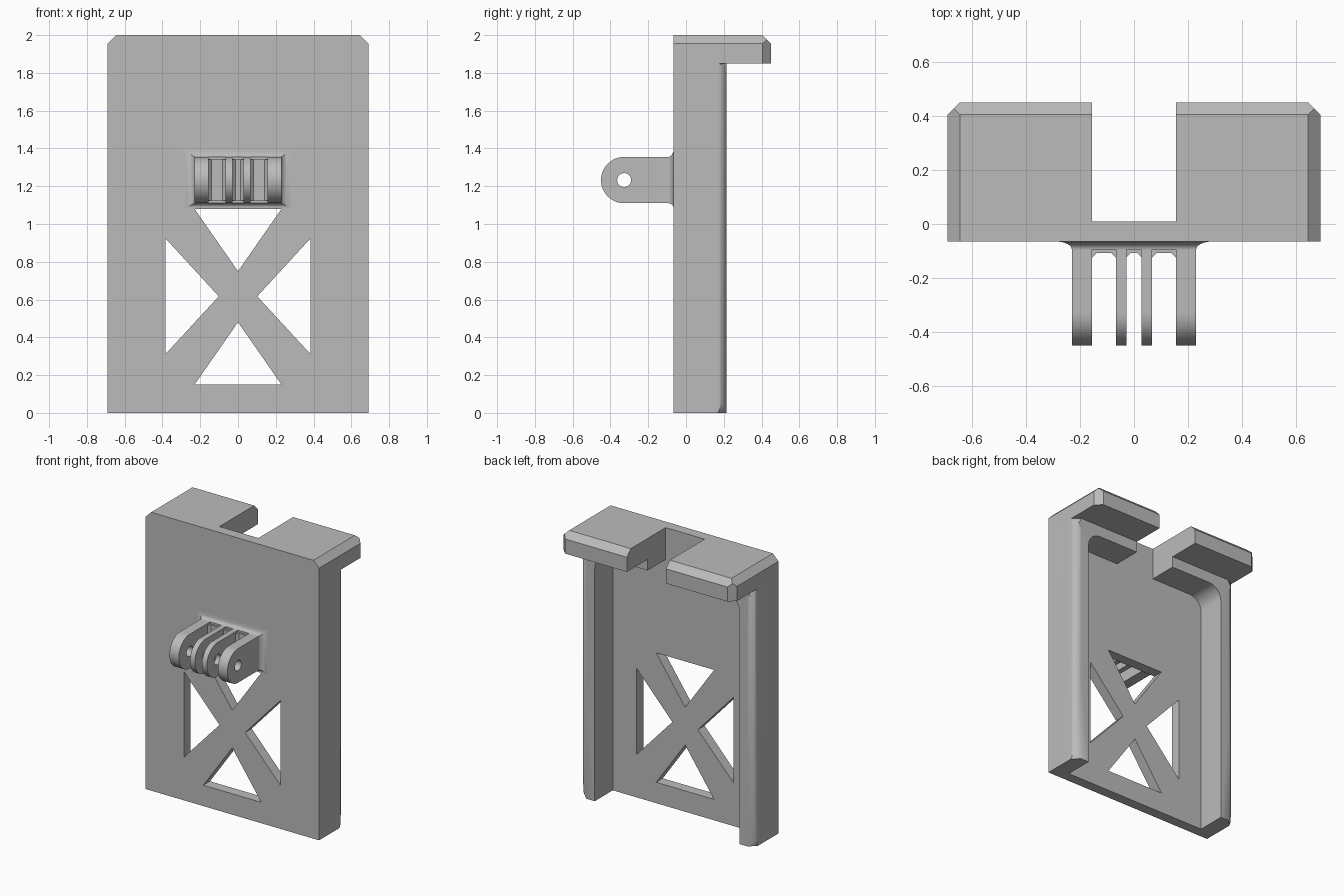
import bpy, bmesh, math
from mathutils import Matrix, Vector

cube = bpy.data.objects.get("Cube")
if cube:
    bpy.data.objects.remove(cube, do_unlink=True)

grey = bpy.data.materials.new("plain grey")
grey.use_nodes = True
grey.diffuse_color = (0.5, 0.5, 0.5, 1)
grey.node_tree.nodes["Principled BSDF"].inputs["Base Color"].default_value = (0.5, 0.5, 0.5, 1)

# Axis maps from drawing (u, v, depth) to the model
FRONT = Matrix(((1, 0, 0), (0, 0, -1), (0, 1, 0)))   # u=x, v=z, depth along y
SIDE = Matrix(((0, 0, 1), (1, 0, 0), (0, 1, 0)))     # u=y, v=z, depth along x
TOP = Matrix.Identity(3)                             # u=x, v=y, depth along z


def arc(cu, cv, r, a0, a1, n=16):
    """Points on an arc, angles in degrees."""
    return [(cu + r * math.cos(math.radians(a0 + (a1 - a0) * i / n)),
             cv + r * math.sin(math.radians(a0 + (a1 - a0) * i / n))) for i in range(n + 1)]


def finish(name, bm, mirror=False):
    """Turn a bmesh into a finished grey object."""
    bmesh.ops.recalc_face_normals(bm, faces=bm.faces[:])
    mesh = bpy.data.meshes.new(name)
    bm.to_mesh(mesh)
    bm.free()
    mesh.materials.append(grey)
    ob = bpy.data.objects.new(name, mesh)
    bpy.context.collection.objects.link(ob)
    if mirror:
        mod = ob.modifiers.new("mirror", "MIRROR")
        mod.use_clip = False
        mod.use_mirror_merge = False
    bpy.ops.object.select_all(action="DESELECT")
    ob.select_set(True)
    bpy.context.view_layer.objects.active = ob
    bpy.ops.object.shade_smooth_by_angle(angle=math.radians(30))
    return ob


def extruded(loops, axes, lo, hi):
    """Extrude an outline (first loop) with holes (other loops) from lo to hi."""
    cu = bpy.data.curves.new("outline", "CURVE")
    cu.dimensions = "2D"
    cu.fill_mode = "BOTH"
    cu.extrude = (hi - lo) / 2
    for pts in loops:
        sp = cu.splines.new("POLY")
        sp.points.add(len(pts) - 1)
        for p, (u, v) in zip(sp.points, pts):
            p.co = (u, v, 0, 1)
        sp.use_cyclic_u = True
    tmp = bpy.data.objects.new("outline", cu)
    bpy.context.collection.objects.link(tmp)
    bpy.context.view_layer.update()
    mesh = tmp.evaluated_get(bpy.context.evaluated_depsgraph_get()).to_mesh()
    bm = bmesh.new()
    bm.from_mesh(mesh)
    bpy.data.objects.remove(tmp, do_unlink=True)
    bpy.data.curves.remove(cu)
    bmesh.ops.remove_doubles(bm, verts=bm.verts[:], dist=1e-5)
    shift = (axes @ Vector((0, 0, 1)))
    shift = Vector([abs(c) for c in shift]) * (lo + hi) / 2
    for v in bm.verts:
        v.co = axes @ v.co + shift
    return bm


W, BACK, C = 0.69, 0.01, 0.045     # half width, back of plate, chamfer
NOTCH = 0.155

# Back plate with four triangular windows
outline = [(-W, 0), (W, 0), (W, 2 - C), (W - C, 2), (-W + C, 2), (-W, 2 - C)]
windows = [[(-0.23, 0.15), (0.23, 0.15), (0, 0.48)],
           [(-0.23, 1.08), (0.23, 1.08), (0, 0.75)]]
windows += [[(s * 0.385, 0.31), (s * 0.385, 0.925), (s * 0.102, 0.617)] for s in (1, -1)]
finish("back_plate", extruded([outline] + windows, FRONT, -0.065, BACK))

# Side rails joined to a short top rail, outer back edge rounded
rail = [(W, 0), (W, 1.85), (NOTCH, 1.85), (NOTCH, 1.77)]
rail += arc(0.475, 1.67, 0.1, 90, 0, 10) + [(0.575, 0)]
bm = extruded([rail], FRONT, BACK, 0.215)
edges = [e for e in bm.edges if all(v.co.x > W - 1e-4 and v.co.y > 0.214 for v in e.verts)]
bmesh.ops.bevel(bm, geom=edges, offset=0.048, segments=8, profile=0.5, affect="EDGES")
finish("side_rails", bm, mirror=True)

# Top hooks: blocks with chamfered outer, back and corner edges
bm = bmesh.new()
lo, hi = Vector((NOTCH, BACK, 1.85)), Vector((W, 0.45, 2.0))
bmesh.ops.create_cube(bm, size=1)
for v in bm.verts:
    v.co = [(lo[i] + hi[i]) / 2 + v.co[i] * (hi[i] - lo[i]) for i in range(3)]
for n in ((1, 0, 1), (0, 1, 1), (1, 1, 0)):
    n = Vector(n)
    co = hi - n * C / 2
    bmesh.ops.bisect_plane(bm, geom=bm.verts[:] + bm.edges[:] + bm.faces[:], dist=1e-6,
                           plane_co=co, plane_no=n, clear_outer=True)
    bmesh.ops.holes_fill(bm, edges=bm.edges[:], sides=0)
finish("top_hooks", bm, mirror=True)

# Flared mount base: rectangles shrinking along a concave curve
bm = bmesh.new()
rings = []
for i in range(9):
    a = math.pi / 2 * i / 8
    f = 1 - math.sin(a)
    y = -0.065 - 0.03 * (1 - math.cos(a))
    x, z0, z1 = 0.23 + 0.058 * f, 1.11 - 0.03 * f, 1.355 + 0.045 * f
    rings.append([bm.verts.new(p) for p in ((-x, y, z0), (x, y, z0), (x, y, z1), (-x, y, z1))])
for a, b in zip(rings, rings[1:]):
    for j in range(4):
        bm.faces.new((a[j], a[(j + 1) % 4], b[(j + 1) % 4], b[j]))
bm.faces.new(rings[0])
bm.faces.new(rings[-1])
finish("mount_base", bm)

# Four rounded mount prongs with a pin hole
prong = [(-0.094, 1.11), (-0.094, 1.355)] + arc(-0.3275, 1.2325, 0.1225, 90, 270, 24)
hole = arc(-0.3275, 1.2325, 0.037, 0, 345, 23)
for name, x0, x1 in (("outer_prongs", NOTCH, 0.23), ("inner_prongs", 0.028, 0.067)):
    finish(name, extruded([prong, hole], SIDE, x0, x1), mirror=True)

# Chamfered floors in the gaps between prongs
for name, x0, x1 in (("left_gap_floor", 0.067, NOTCH), ("middle_gap_floor", -0.028, 0.028),
                     ("right_gap_floor", -NOTCH, -0.067)):
    floor = [(x0, -0.09), (x0, -0.124), (x0 + 0.016, -0.108),
             (x1 - 0.016, -0.108), (x1, -0.124), (x1, -0.09)]
    finish(name, extruded([floor], TOP, 1.125, 1.342))
